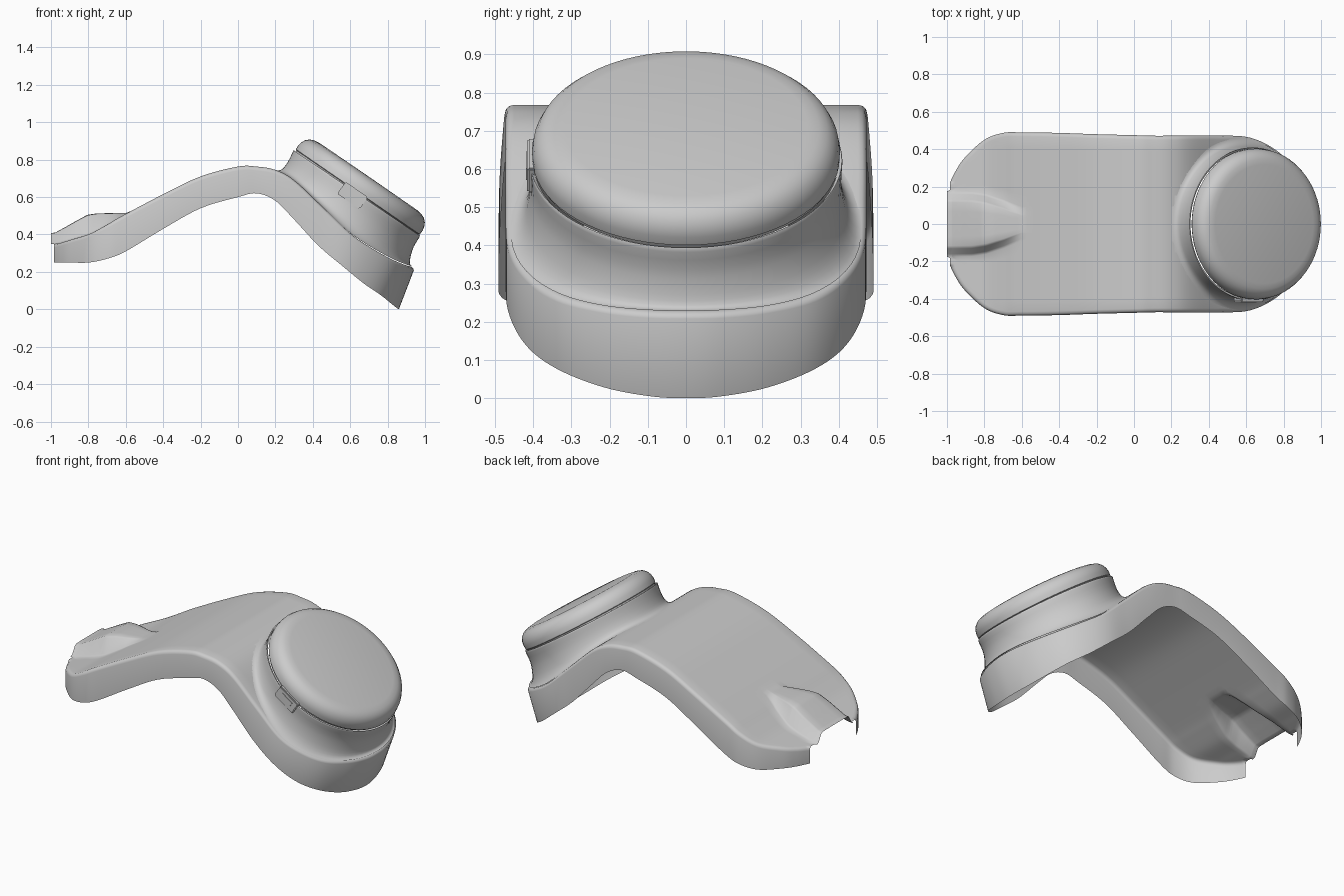
import bpy, bmesh, math
from mathutils import Vector, Matrix

if "Cube" in bpy.data.objects:
    bpy.data.objects.remove(bpy.data.objects["Cube"])

TILT = math.radians(34.5)
# places an object on the tilted head, local z pointing out of the cap
HEAD = Matrix.Translation((0.635, 0, 0.62)) @ Matrix.Rotation(TILT, 4, 'Y')

# stations along the shell: top x, top z, bottom x, bottom z, half width
ROWS = [(-.985, .35, -.985, .25, .22), (-.95, .36, -.95, .25, .29), (-.9, .375, -.9, .25, .36),
        (-.8, .405, -.8, .25, .45), (-.7, .455, -.7, .27, .487), (-.6, .51, -.6, .31, .49),
        (-.4, .615, -.4, .43, .487), (-.2, .71, -.2, .54, .48), (0, .763, 0, .60, .475),
        (.1, .763, .1, .62, .472), (.2, .745, .2, .58, .472), (.3, .69, .3, .48, .472),
        (.45, .55, .43, .34, .472), (.6, .41, .56, .23, .466), (.72, .33, .67, .14, .42),
        (.82, .275, .76, .078, .34), (.89, .245, .82, .03, .22), (.93, .232, .85, .006, .1),
        (.94, .23, .86, 0, 0)]


def lerp_table(table, x):
    for (x0, v0), (x1, v1) in zip(table, table[1:]):
        if x <= x1:
            t = max(0, (x - x0) / (x1 - x0))
            return v0 + (v1 - v0) * t
    return table[-1][1]


def spline(pts, first, last, n):
    p = [Vector(v) for v in [first] + pts + [last]]
    out = []
    for a, b, c, d in zip(p, p[1:], p[2:], p[3:]):
        for k in range(n):
            t = k / n
            out.append(b + (c - a) * (t / 2) + (2 * a - 5 * b + 4 * c - d) * (t * t / 2)
                       + (3 * b - a - 3 * c + d) * (t ** 3 / 2))
    return out + [p[-2]]


def finish(bm, name, angle=35, matrix=None):
    bmesh.ops.remove_doubles(bm, verts=bm.verts, dist=1e-4)
    bmesh.ops.recalc_face_normals(bm, faces=bm.faces)
    me = bpy.data.meshes.new(name)
    bm.to_mesh(me)
    bm.free()
    for f in me.polygons:
        f.use_smooth = True
    me.set_sharp_from_angle(angle=math.radians(angle))
    ob = bpy.data.objects.new(name, me)
    bpy.context.collection.objects.link(ob)
    if matrix:
        ob.matrix_world = matrix
    return ob


def skin(bm, rings, closed):
    vs = [[bm.verts.new(p) for p in r] for r in rings]
    for a, b in zip(vs, vs[1:]):
        n = len(a)
        for i in range(n if closed else n - 1):
            j = (i + 1) % n
            bm.faces.new((a[i], a[j], b[j], b[i]))


# --- shell: curved strip with a skirt, open underneath, raised channel at the tail
tip = ROWS[-2]
rows = spline(ROWS, ROWS[0], (*tip[:4], -tip[4]), 6)
TOP = [(r[0], r[1]) for r in rows]
CHANNEL_Z = [(-1, .40), (-.985, .408), (-.9, .462), (-.82, .505), (-.76, .513), (-.59, .515)]
CHANNEL_W = [(-1, .132), (-.88, .13), (-.8, .118), (-.7, .088), (-.6, .05)]


def section(i):
    xt, zt, xb, zb, w = rows[i]
    a, b = rows[max(i - 1, 0)], rows[min(i + 1, len(rows) - 1)]
    tan = Vector((b[0] - a[0], b[4] - a[4])).normalized()
    if i == len(rows) - 1:
        tan = Vector((0, -1))
    inset = lambda d: (xt + tan.y * d, max(0, w - tan.x * d))
    x, wi = inset(.022)
    if i == 0:
        x = xt
    h = max(0, lerp_table(CHANNEL_Z, xt) - zt) if xt < -.58 else 0
    b0 = min(lerp_table(CHANNEL_W, xt), .7 * wi)
    b1 = min(b0 + .028, .85 * wi)
    b2 = min(b1 + .015, .92 * wi)
    xin = x - .015 * min(1, max(0, (-.9 - xt) / .08))
    half = [(xin, y, zt + k * h) for y, k in
            ((0, 1), (b0 * .5, 1), (b0 * .88, .98), (b0, .9), (b1, .08), (b2, 0))]
    half += [(x, b2 + (wi - b2) * k / 6, zt) for k in range(1, 7)]
    for d, dz in ((.011, .003), (.003, .011), (0, .022)):
        px, py = inset(d)
        half.append((xt if i == 0 else px, py, zt - dz))
    half.append((xb, w, zb))
    return [(px, -py, pz) for px, py, pz in half[:0:-1]] + half


bm = bmesh.new()
skin(bm, [section(i) for i in range(len(rows))], False)
# opening below the head
hole = [f for f in bm.faces if
        all(((v.co.x - .555) / .365) ** 2 + (v.co.y / .44) ** 2 < 1 and
            v.co.z > lerp_table(TOP, v.co.x) - .002 for v in f.verts)]
bmesh.ops.delete(bm, geom=hole, context='FACES')
finish(bm, "shell", 60)

# --- neck: flared collar lofted from the tilted rim down to the shell
# left x, left z, right x, right z, half width, how far it follows the shell
NECK = [(.302, .846, .966, .386, .398, 0), (.297, .850, .972, .394, .408, 0),
        (.293, .842, .968, .382, .409, 0), (.275, .812, .940, .345, .406, .08),
        (.255, .788, .925, .310, .412, .25), (.235, .773, .919, .280, .425, .55),
        (.21, .762, .922, .255, .445, .85), (.17, .752, .936, .232, .460, 1)]
rings = []
for lx, lz, rx, rz, hw, k in spline(NECK, NECK[0], NECK[-1], 2):
    ring = []
    for i in range(72):
        a = 2 * math.pi * i / 72
        c = (1 + math.cos(a)) / 2
        x, z = lx + (rx - lx) * c, lz + (rz - lz) * c
        z += k * (lerp_table(TOP, x) - .002 - z)
        ring.append((x, hw * math.sin(a), z))
    rings.append(ring)
bm = bmesh.new()
skin(bm, rings, True)
finish(bm, "neck", 50)

# --- cap: rounded disc, open below
CAP = [(.394, -.004), (.396, .006), (.402, .010), (.403, .035), (.399, .056),
       (.388, .078), (.370, .095), (.348, .104), (.318, .109), (0, .110)]
bm = bmesh.new()
skin(bm, [[(r * math.cos(2 * math.pi * i / 72), r * math.sin(2 * math.pi * i / 72), h)
           for i in range(72)] for r, h in CAP], True)
finish(bm, "cap", 40, HEAD)


# --- latch on the front side of the head
def block(name, centre, size, bevel):
    bm = bmesh.new()
    bmesh.ops.create_cube(bm, size=1, matrix=Matrix.Translation(centre) @ Matrix.Diagonal((*size, 1)))
    bmesh.ops.bevel(bm, geom=bm.edges[:], offset=bevel, segments=2, affect='EDGES')
    finish(bm, name, 35, HEAD)


block("latch_plate", (-.012, -.403, -.022), (.145, .026, .078), .005)
block("latch_button", (-.012, -.414, -.022), (.085, .010, .042), .003)
